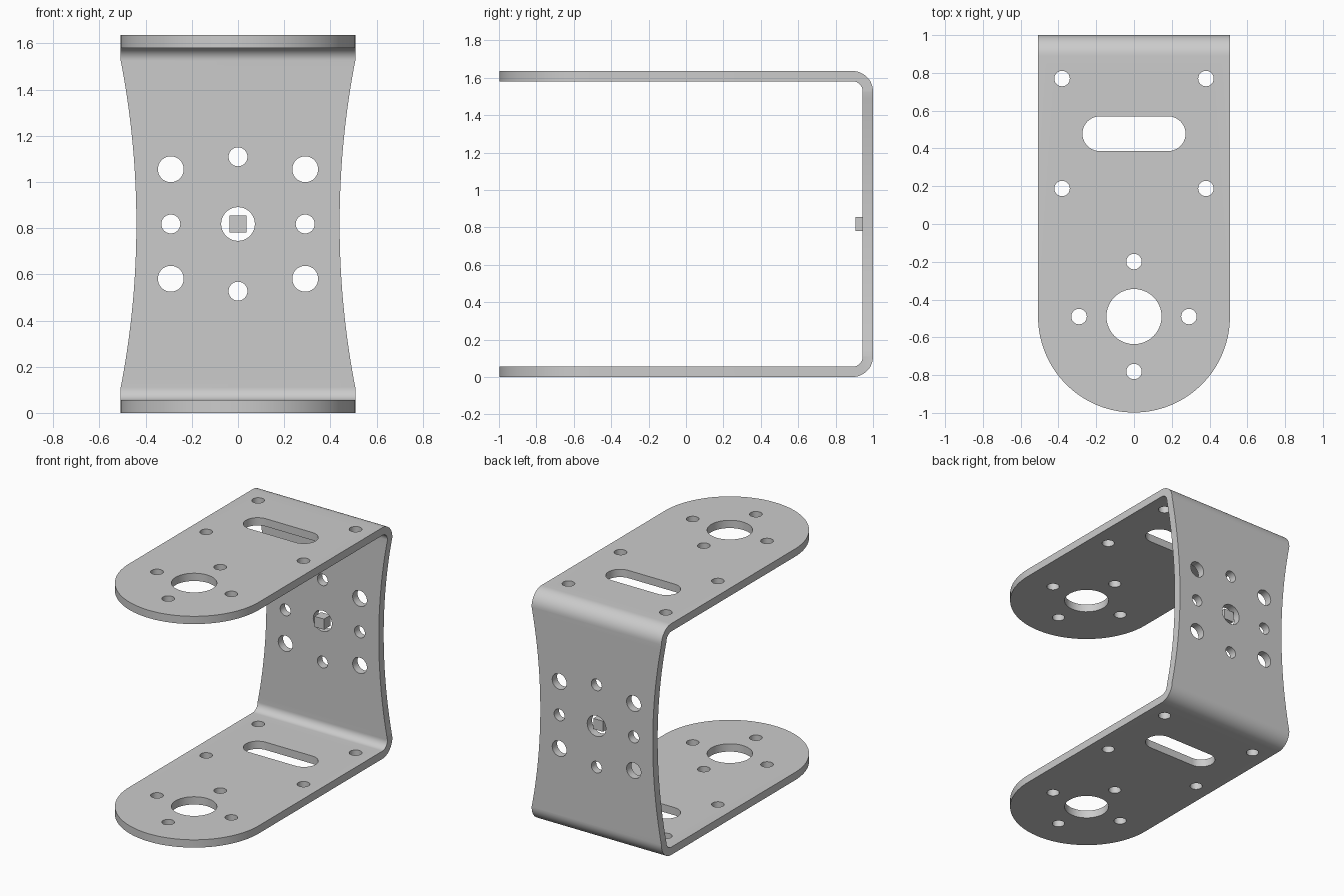
import bpy, bmesh
from math import sin, cos, pi, radians

if "Cube" in bpy.data.objects:
    bpy.data.objects.remove(bpy.data.objects["Cube"])

W, H, T, R = 0.508, 1.636, 0.055, 0.11   # half width, height, sheet thickness, outer bend radius
MID, PIVOT = H / 2, -0.49                # wall centre height, centre of the round plate end


def arc(cx, cy, r, a0, a1, n):
    return [(cx + r * cos(radians(a0 + (a1 - a0) * i / n)),
             cy + r * sin(radians(a0 + (a1 - a0) * i / n))) for i in range(n + 1)]


def circle(cx, cy, r, n=40):
    return arc(cx, cy, r, 0, 360, n)[:-1]


def prism(bm, pts, axis, lo, hi):
    """Extrude a 2D outline along an axis (0=x, 1=y, 2=z)."""
    def place(p, d):
        return [(d, p[0], p[1]), (p[0], d, p[1]), (p[0], p[1], d)][axis]
    a = [bm.verts.new(place(p, lo)) for p in pts]
    b = [bm.verts.new(place(p, hi)) for p in pts]
    bm.faces.new(a)
    bm.faces.new(b[::-1])
    for i in range(len(pts)):
        j = (i + 1) % len(pts)
        bm.faces.new((a[i], b[i], b[j], a[j]))


def finish(bm, name):
    bmesh.ops.recalc_face_normals(bm, faces=bm.faces)
    me = bpy.data.meshes.new(name)
    bm.to_mesh(me)
    bm.free()
    ob = bpy.data.objects.new(name, me)
    bpy.context.collection.objects.link(ob)
    return ob


def boolean(ob, cutter, op):
    bpy.context.view_layer.objects.active = ob
    m = ob.modifiers.new(op, 'BOOLEAN')
    m.operation, m.object, m.solver = op, cutter, 'EXACT'
    bpy.ops.object.modifier_apply(modifier=m.name)
    bpy.data.objects.remove(cutter)


# bent sheet: U profile extruded sideways
bm = bmesh.new()
outer = arc(1 - R, R, R, -90, 0, 12) + arc(1 - R, H - R, R, 0, 90, 12)
inner = arc(1 - R, R, R - T, -90, 0, 12) + arc(1 - R, H - R, R - T, 0, 90, 12)
prism(bm, [(-1.2, 0)] + outer + [(-1.2, H), (-1.2, H - T)] + inner[::-1] + [(-1.2, T)], 0, -0.7, 0.7)
bracket = finish(bm, "u_bracket")

# rounded plate outline
bm = bmesh.new()
prism(bm, arc(0, PIVOT, W, 180, 360, 64) + [(W, 1.3), (-W, 1.3)], 2, -0.5, H + 0.5)
boolean(bracket, finish(bm, "outline_cutter"), 'INTERSECT')

bm = bmesh.new()
# plate holes, through both plates
plate = [(0, PIVOT, 0.146)]
plate += [(x, y, 0.041) for x in (-0.381, 0.381) for y in (0.188, 0.77)]
plate += [(0.291 * cos(k * pi / 2), PIVOT + 0.291 * sin(k * pi / 2), 0.041) for k in range(4)]
for x, y, r in plate:
    prism(bm, circle(x, y, r), 2, -0.5, H + 0.5)
# slot
prism(bm, arc(0.181, 0.478, 0.092, -90, 90, 20) + arc(-0.181, 0.478, 0.092, 90, 270, 20), 2, -0.5, H + 0.5)
# wall holes
wall = [(0, MID, 0.073)]
wall += [(x, MID + z, 0.056) for x in (-0.291, 0.291) for z in (-0.237, 0.237)]
wall += [(0.291 * cos(k * pi / 2), MID + 0.291 * sin(k * pi / 2), 0.041) for k in range(4)]
for x, z, r in wall:
    prism(bm, circle(x, z, r), 1, 0.85, 1.2)
# concave wall sides
for s in (-1, 1):
    side = arc(4.16, MID, 3.72, 167, 193, 40)
    prism(bm, [(s * x, z) for x, z in side], 1, 0.8, 1.2)
boolean(bracket, finish(bm, "hole_cutter"), 'DIFFERENCE')

bpy.ops.object.select_all(action='DESELECT')
bracket.select_set(True)
bpy.context.view_layer.objects.active = bracket
bpy.ops.object.shade_smooth_by_angle(angle=radians(30))

# small cube in the central wall hole
bpy.ops.mesh.primitive_cube_add(size=0.075, location=(0, 0.945, MID))
bpy.context.object.name = "center_cube"
